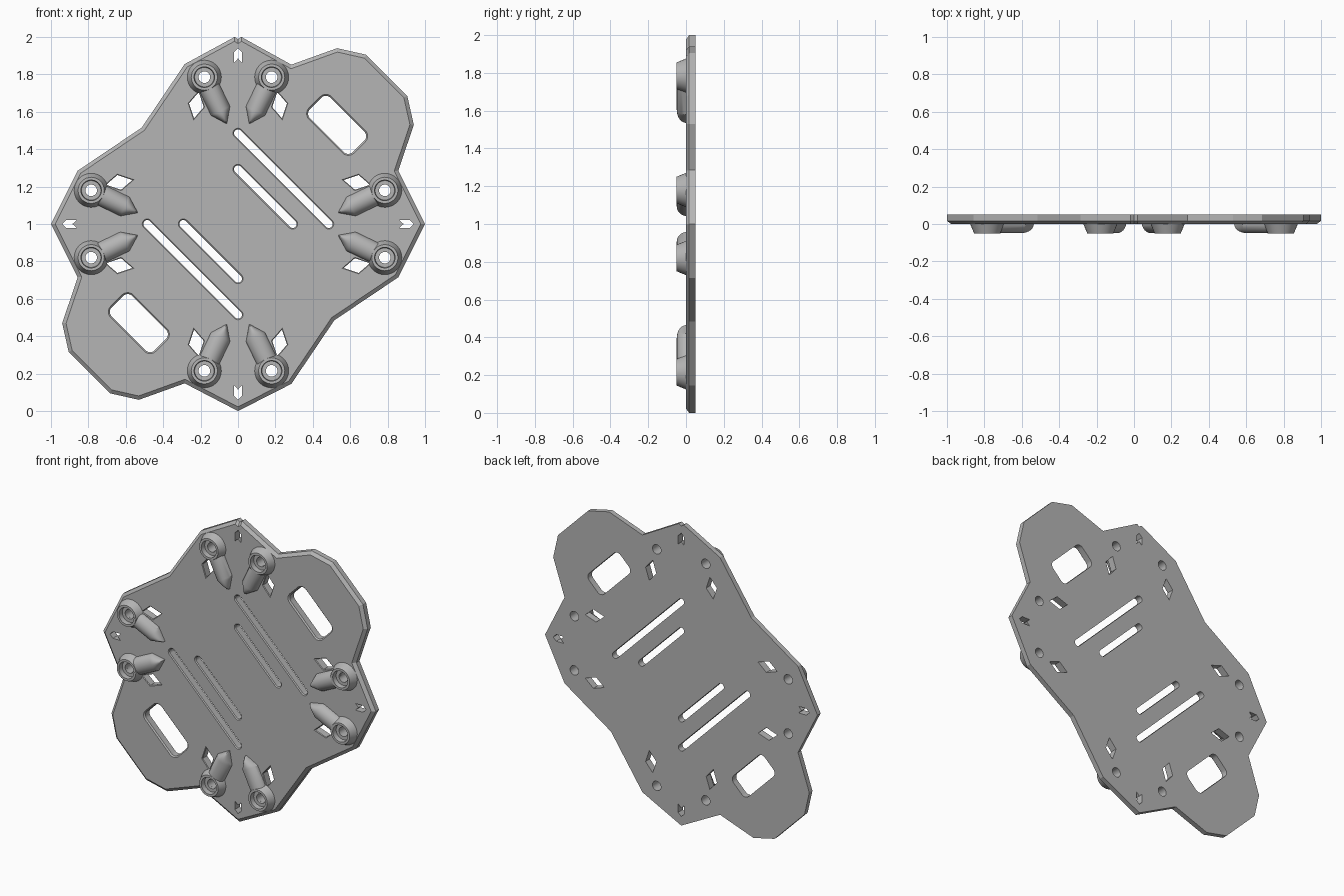
import bpy, bmesh
from math import sin, cos, pi, sqrt, hypot, radians
from mathutils import Vector

cube = bpy.data.objects.get("Cube")
if cube:
    bpy.data.objects.remove(cube, do_unlink=True)

grey = bpy.data.materials.new("plain_grey")
grey.use_nodes = True
COLOUR = (0.46, 0.46, 0.46, 1)
grey.diffuse_color = COLOUR
grey.node_tree.nodes["Principled BSDF"].inputs["Base Color"].default_value = COLOUR

FRONT, BACK, BOSS = 0.0, 0.05, -0.05
SINK = 0.005  # how far added parts sink into the plate


def place(u, v, y):
    """Plate coordinates (across, up from centre, depth) to world."""
    return Vector((u, y, v + 1))


def finish(bm, name, angle):
    bmesh.ops.recalc_face_normals(bm, faces=bm.faces)
    mesh = bpy.data.meshes.new(name)
    bm.to_mesh(mesh)
    bm.free()
    mesh.materials.append(grey)
    ob = bpy.data.objects.new(name, mesh)
    bpy.context.collection.objects.link(ob)
    bpy.ops.object.select_all(action='DESELECT')
    ob.select_set(True)
    bpy.context.view_layer.objects.active = ob
    bpy.ops.object.shade_smooth_by_angle(angle=radians(angle))


def offset(loop, d):
    """Mitred offset of a polygon, outward for positive d."""
    n = len(loop)
    pts = [Vector(p) for p in loop]
    area = sum(pts[i - 1].cross(pts[i]) for i in range(n))
    side = d if area > 0 else -d
    out = []
    for i in range(n):
        a = (pts[i] - pts[i - 1]).normalized()
        b = (pts[(i + 1) % n] - pts[i]).normalized()
        na, nb = Vector((a.y, -a.x)), Vector((b.y, -b.x))
        out.append(pts[i] + (na + nb) * side / (1 + na.dot(nb)))
    return out


def bridge(bm, r1, r2):
    n = len(r1)
    for i in range(n):
        j = (i + 1) % n
        bm.faces.new((r1[i], r1[j], r2[j], r2[i]))


def rounded_box(cx, cy, length, width, r, steps=6):
    """Rounded rectangle whose long side runs along the falling diagonal."""
    s = sqrt(0.5)
    pts = []
    for q, (sx, sy) in enumerate(((1, 1), (-1, 1), (-1, -1), (1, -1))):
        for k in range(steps + 1):
            a = (q + k / steps) * pi / 2
            p = sx * (length / 2 - r) + r * cos(a)
            w = sy * (width / 2 - r) + r * sin(a)
            pts.append((cx + (p + w) * s, cy + (w - p) * s))
    return pts


# The eight symmetric stations: mirrored in both axes and across the diagonal
STATIONS = [(sx, sy, swap) for swap in (0, 1) for sx in (1, -1) for sy in (1, -1)]


def station(p, st):
    sx, sy, swap = st
    u, v = (p[1], p[0]) if swap else p
    return (u * sx, v * sy)


# Plate outline
half = [(.285, .852), (.53, .94), (.685, .905), (.905, .685), (.94, .53),
        (.857, .285), (1, 0), (.857, -.285), (.515, -.515), (.285, -.855)]
notch = [(-.018, 1), (0, .988), (.018, 1)]
outline = notch + half + [(0, -1)] + [(-u, -v) for u, v in half]

# Openings: (loop, chamfer width)
HOLE = (.18, .785)
HOLE_R = .031
holes = []
for s in (1, -1):
    holes.append((rounded_box(.53 * s, .53 * s, .325, .155, .035), .008))
    for c in (.2425, .146):
        length = 2 * sqrt(2) * c + .042
        holes.append((rounded_box(c * s, c * s, length, .042, .0205), .006))
diamond = [(.21, .705), (.262, .645), (.235, .565), (.183, .625)]
for st in STATIONS:
    cx, cy = station(HOLE, st)
    holes.append(([(cx + HOLE_R * cos(k * pi / 12), cy + HOLE_R * sin(k * pi / 12))
                   for k in range(24)], 0))
    holes.append(([station(p, st) for p in diamond], .004))
arrow = [(0, .94), (.022, .918), (.022, .862), (0, .885), (-.022, .862), (-.022, .918)]
for st in ((1, 1, 0), (1, -1, 0), (1, 1, 1), (-1, 1, 1)):
    holes.append(([station(p, st) for p in arrow], 0))

# Plate: side walls for every loop, then filled front and back
bm = bmesh.new()
rims = {FRONT: [], BACK: []}
for loop, grow, depth in [(outline, -.02, .017)] + [(h, c, c) for h, c in holes]:
    layers = [(loop, BACK)]
    if grow:
        layers.append((loop, FRONT + depth))
    layers.append((offset(loop, grow), FRONT))
    rings = [[bm.verts.new(place(p[0], p[1], y)) for p in pts] for pts, y in layers]
    for r1, r2 in zip(rings, rings[1:]):
        bridge(bm, r1, r2)
    rims[BACK].append(rings[0])
    rims[FRONT].append(rings[-1])
for rim in rims.values():
    edges = [bm.edges.get((r[i - 1], r[i])) for r in rim for i in range(len(r))]
    bmesh.ops.triangle_fill(bm, use_beauty=True, use_dissolve=False, edges=edges)
finish(bm, "base_plate", 20)

# Screw boss section (radius, depth): tapered outside, counterbored inside
boss = [(.091, SINK), (.091, FRONT), (.07, BOSS), (.055, BOSS),
        (.052, -.018), (HOLE_R, -.018), (HOLE_R, SINK)]

# Pointed arm: straight half-round body, then a tapering nose
TIP = (.06, .535)
START, SHOULDER, HALF_W, HEIGHT, SEG = .062, .2, .057, .049, 12
reach = hypot(TIP[0] - HOLE[0], TIP[1] - HOLE[1])
sections = [(START, 1, 1)]
for k in (0, .2, .4, .6, .75, .88, .98):
    sections.append((SHOULDER + (reach - SHOULDER) * k, 1 - k, sqrt(1 - k * k)))

for i, st in enumerate(STATIONS, 1):
    c = Vector(station(HOLE, st))
    d = (Vector(station(TIP, st)) - c).normalized()
    n = Vector((d.y, -d.x))

    bm = bmesh.new()
    rings = [[bm.verts.new(place(c.x + r * cos(k * pi / 16), c.y + r * sin(k * pi / 16), y))
              for k in range(32)] for r, y in boss]
    for r1, r2 in zip(rings, rings[1:] + rings[:1]):
        bridge(bm, r1, r2)
    finish(bm, f"screw_boss_{i}", 20)

    bm = bmesh.new()
    rings = []
    for t, w, h in sections:
        ring = []
        for k in range(SEG + 1):
            a = pi * k / SEG
            p = c + d * t + n * (HALF_W * w * cos(a))
            ring.append(bm.verts.new(place(p.x, p.y, SINK - (HEIGHT * h + SINK) * sin(a))))
        rings.append(ring)
    for r1, r2 in zip(rings, rings[1:]):
        bridge(bm, r1, r2)
    bm.faces.new(rings[0])
    bm.faces.new(rings[-1])
    finish(bm, f"pointed_arm_{i}", 28)
